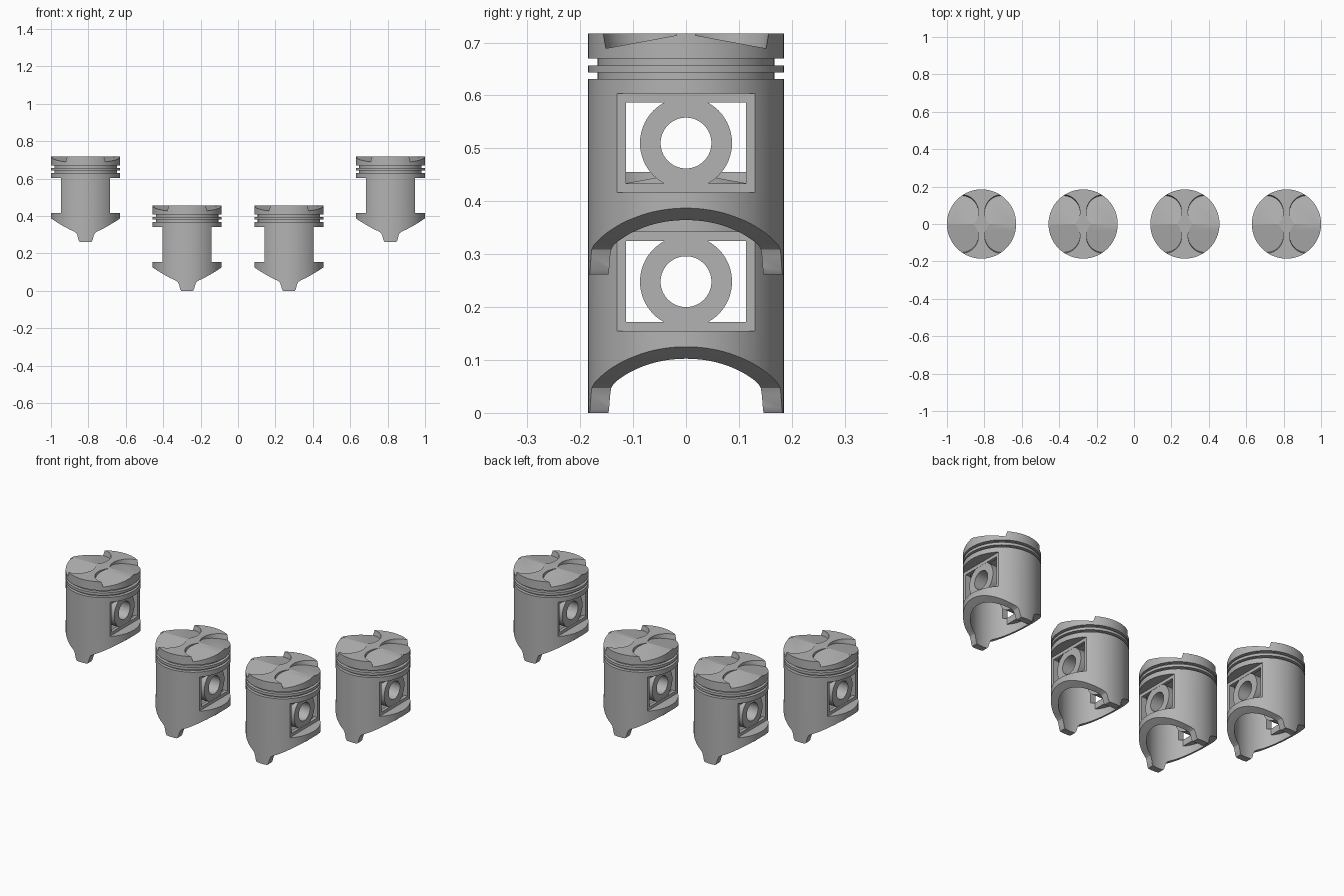
import bpy, bmesh, math
from mathutils import Matrix

cube = bpy.data.objects.get("Cube")
if cube:
    bpy.data.objects.remove(cube, do_unlink=True)

RADIUS, HEIGHT, PIN_Z = 0.185, 0.455, 0.248
FLAT, WALL = 0.13, 0.017          # side pocket plane and wall thickness
POCKET_LOW, POCKET_HIGH = 0.155, 0.342

metal = bpy.data.materials.new("piston_grey")
metal.use_nodes = True
metal.diffuse_color = (0.45, 0.45, 0.45, 1)
metal.node_tree.nodes["Principled BSDF"].inputs["Base Color"].default_value = (0.45, 0.45, 0.45, 1)


def make(name, bm):
    bmesh.ops.recalc_face_normals(bm, faces=bm.faces)
    mesh = bpy.data.meshes.new(name)
    bm.to_mesh(mesh)
    bm.free()
    mesh.materials.append(metal)
    obj = bpy.data.objects.new(name, mesh)
    bpy.context.collection.objects.link(obj)
    return obj


def box(name, lo, hi):
    bm = bmesh.new()
    bmesh.ops.create_cube(bm, size=1)
    for v in bm.verts:
        v.co = [a + (c + 0.5) * (b - a) for a, b, c in zip(lo, hi, v.co)]
    return make(name, bm)


def cylinder(name, radius, depth, matrix, segments=64):
    bm = bmesh.new()
    bmesh.ops.create_cone(bm, cap_ends=True, segments=segments, radius1=radius,
                          radius2=radius, depth=depth, matrix=matrix)
    return make(name, bm)


def lathe(name, profile, segments=96):
    bm = bmesh.new()
    verts = [bm.verts.new((r, 0, z)) for r, z in profile]
    edges = [bm.edges.new(pair) for pair in zip(verts, verts[1:])]
    bmesh.ops.spin(bm, geom=verts + edges, cent=(0, 0, 0), axis=(0, 0, 1),
                   angle=math.tau, steps=segments)
    bmesh.ops.remove_doubles(bm, verts=bm.verts, dist=1e-5)
    bmesh.ops.holes_fill(bm, edges=[e for e in bm.edges if e.is_boundary], sides=0)
    return make(name, bm)


def prism(name, outline, half_depth):
    bm = bmesh.new()
    face = bm.faces.new([bm.verts.new((x, -half_depth, z)) for x, z in outline])
    new = bmesh.ops.extrude_face_region(bm, geom=[face])["geom"]
    bmesh.ops.translate(bm, vec=(0, 2 * half_depth, 0),
                        verts=[g for g in new if isinstance(g, bmesh.types.BMVert)])
    return make(name, bm)


def combine(target, tool, operation="DIFFERENCE"):
    mod = target.modifiers.new("combine", "BOOLEAN")
    mod.operation, mod.solver, mod.object = operation, "EXACT", tool
    graph = bpy.context.evaluated_depsgraph_get()
    graph.update()
    mesh = bpy.data.meshes.new_from_object(target.evaluated_get(graph))
    target.modifiers.clear()
    target.data = mesh
    bpy.data.objects.remove(tool, do_unlink=True)


# Turned body with two ring grooves
profile = [(RADIUS, 0)]
for low, high in ((0.369, 0.381), (0.395, 0.408)):
    profile += [(RADIUS, low), (0.167, low), (0.167, high), (RADIUS, high)]
profile.append((RADIUS, HEIGHT))
piston = lathe("piston", profile)

# Hollow underside, leaving walls behind the side pockets
cavity = cylinder("cavity", 0.15, 0.43, Matrix.Translation((0, 0, 0.115)), 96)
for s in (-1, 1):
    xs = sorted((s * (FLAT - WALL), s * 0.3))
    combine(cavity, box("pocket_wall", (xs[0], -0.147, POCKET_LOW - WALL),
                        (xs[1], 0.147, POCKET_HIGH + WALL)))
combine(piston, cavity)

# Skirt bottom edge, curving down to a narrow tongue front and back
skirt = [(0.25, -0.05), (0.25, 0.165), (0.185, 0.125), (0.156, 0.106), (0.121, 0.085),
         (0.09, 0.068), (0.062, 0.055), (0.05, 0.047), (0.044, 0.034),
         (0.037, 0.008), (0.03, -0.002), (0.03, -0.05)]

for s in (-1, 1):
    combine(piston, prism("skirt_cut", [(s * x, z) for x, z in skirt], 0.3))

    # Side pocket, its window and the pin boss
    xs = sorted((s * FLAT, s * 0.3))
    combine(piston, box("pocket", (xs[0], -FLAT, POCKET_LOW), (xs[1], FLAT, POCKET_HIGH)))
    xs = sorted((s * 0.06, s * 0.2))
    combine(piston, box("window", (xs[0], -0.113, POCKET_LOW + WALL),
                        (xs[1], 0.113, POCKET_HIGH - WALL)))
    turn = Matrix.Rotation(math.pi / 2, 4, "Y")
    combine(piston, cylinder("pin_boss", 0.087, 0.072,
                             Matrix.Translation((s * 0.093, 0, PIN_Z)) @ turn), "UNION")

# Pin hole
combine(piston, cylinder("pin_hole", 0.048, 0.5, Matrix.Translation((0, 0, PIN_Z)) @ turn))

# Four tilted valve pockets in the crown
tilt = math.atan(0.185)
for sx in (-1, 1):
    for sy in (-1, 1):
        place = (Matrix.Translation((sx * 0.107, sy * 0.063, HEIGHT - 0.185 * 0.063))
                 @ Matrix.Rotation(-sy * tilt, 4, "X") @ Matrix.Translation((0, 0, 0.05)))
        combine(piston, cylinder("valve_pocket", 0.09, 0.1, place))

# Smooth shading with sharp machined edges
bpy.ops.object.select_all(action="DESELECT")
piston.select_set(True)
bpy.context.view_layer.objects.active = piston
bpy.ops.object.shade_smooth_by_angle(angle=math.radians(25))

# Row of four, outer pair raised
places = {"outer_right_piston": (-0.815, 0.262), "inner_right_piston": (-0.272, 0),
          "inner_left_piston": (0.272, 0), "outer_left_piston": (0.815, 0.262)}
for i, (name, (x, z)) in enumerate(places.items()):
    obj = piston if i == 0 else piston.copy()
    if i:
        bpy.context.collection.objects.link(obj)
    obj.name = name
    obj.location = (x, 0, z)
